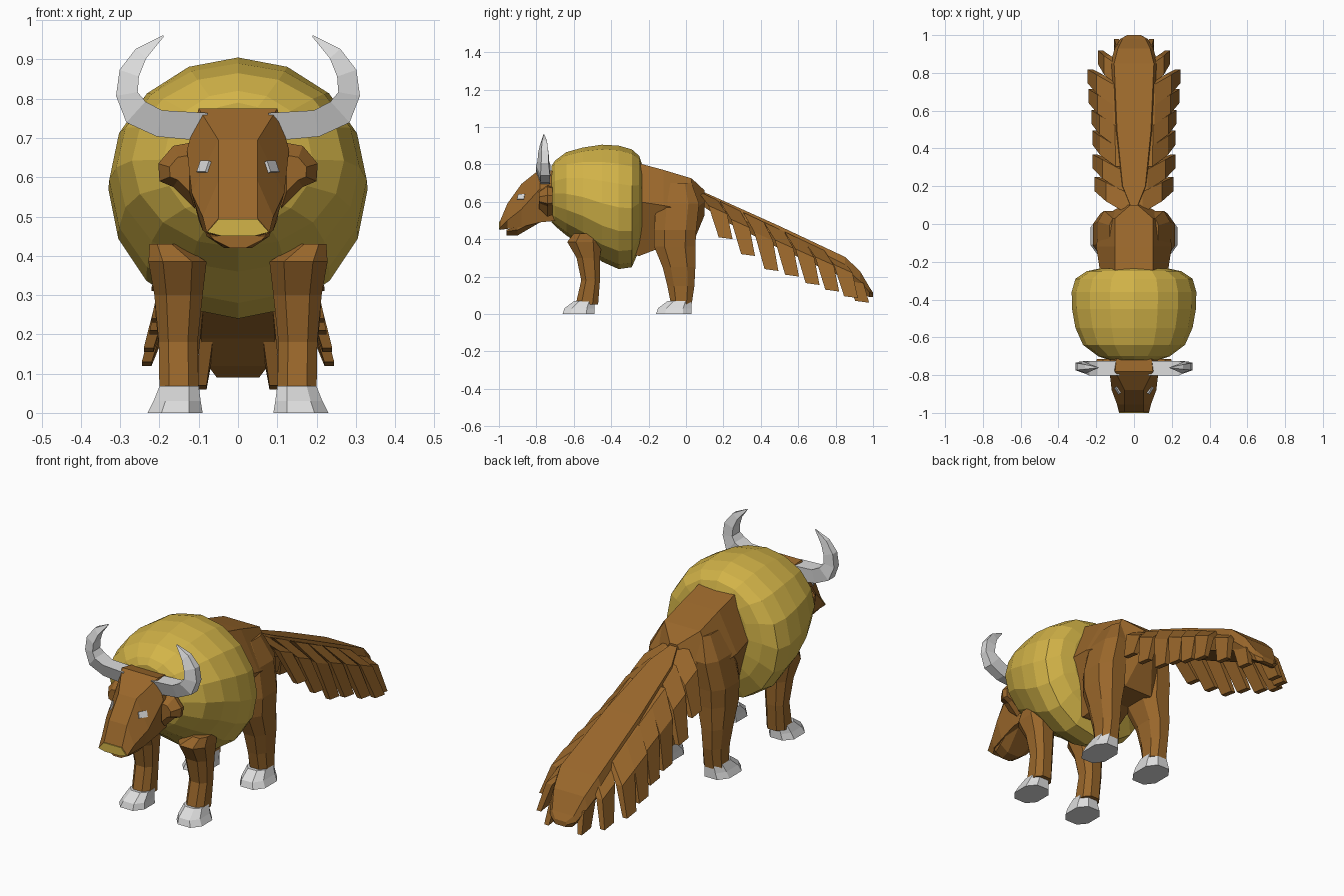
import bpy, bmesh, math
from mathutils import Vector

old = bpy.data.objects.get("Cube")
if old:
    bpy.data.objects.remove(old, do_unlink=True)


def material(name, color):
    mat = bpy.data.materials.new(name)
    mat.use_nodes = True
    mat.diffuse_color = (*color, 1)
    mat.node_tree.nodes["Principled BSDF"].inputs["Base Color"].default_value = (*color, 1)
    return mat


brown = material("brown hide", (0.32, 0.135, 0.024))
gold = material("golden fur", (0.65, 0.455, 0.065))
grey = material("pale horn", (0.72, 0.72, 0.72))


def loft(name, rings, mat, mirror=False):
    """Skin a closed solid through rings that share one point count."""
    bm = bmesh.new()
    loops = [[bm.verts.new(point) for point in ring] for ring in rings]
    count = len(loops[0])
    for near, far in zip(loops, loops[1:]):
        for i in range(count):
            j = (i + 1) % count
            bm.faces.new((near[i], near[j], far[j], far[i]))
    bm.faces.new(loops[0])
    bm.faces.new(loops[-1])
    bmesh.ops.recalc_face_normals(bm, faces=bm.faces)
    mesh = bpy.data.meshes.new(name)
    bm.to_mesh(mesh)
    bm.free()
    mesh.materials.append(mat)
    obj = bpy.data.objects.new(name, mesh)
    bpy.context.collection.objects.link(obj)
    if mirror:
        obj.modifiers.new("Mirror", "MIRROR")
    return obj


def hex_ring(y, top, middle, bottom):
    """Symmetric six-point section from three (half width, z) pairs."""
    half = [top, middle, bottom]
    return [(w, y, z) for w, z in half] + [(-w, y, z) for w, z in reversed(half)]


def oval_ring(y, width, top, bottom, sides=16):
    mid, height = (top + bottom) / 2, (top - bottom) / 2
    angles = [math.tau * i / sides for i in range(sides)]
    return [(width * math.sin(a), y, mid + height * math.cos(a)) for a in angles]


def leg_ring(z, x0, x1, y0, y1):
    """Rectangle with chamfered corners, lying flat."""
    cx, cy = (x1 - x0) / 4, (y1 - y0) / 4
    return [(x0 + cx, y0, z), (x1 - cx, y0, z), (x1, y0 + cy, z), (x1, y1 - cy, z),
            (x1 - cx, y1, z), (x0 + cx, y1, z), (x0, y1 - cy, z), (x0, y0 + cy, z)]


# Trunk and mane
loft("body", [
    hex_ring(-0.5, (0.1, 0.78), (0.2, 0.6), (0.1, 0.36)),
    hex_ring(-0.25, (0.1, 0.805), (0.18, 0.6), (0.1, 0.31)),
    hex_ring(-0.12, (0.1, 0.77), (0.2, 0.58), (0.08, 0.36)),
    hex_ring(0.03, (0.1, 0.725), (0.18, 0.55), (0.08, 0.36)),
    hex_ring(0.1, (0.02, 0.66), (0.06, 0.6), (0.03, 0.53)),
], brown)

mane_profile = [
    (-0.72, 0.13, 0.79, 0.49), (-0.7, 0.19, 0.82, 0.47), (-0.64, 0.27, 0.865, 0.42),
    (-0.55, 0.31, 0.89, 0.36), (-0.45, 0.328, 0.905, 0.28), (-0.36, 0.33, 0.9, 0.24),
    (-0.29, 0.31, 0.88, 0.25), (-0.25, 0.25, 0.845, 0.34), (-0.235, 0.18, 0.8, 0.4),
]
loft("mane", [oval_ring(*row) for row in mane_profile], gold)

# Head, jaw, nose and ears
loft("head", [
    hex_ring(-0.68, (0.09, 0.76), (0.13, 0.67), (0.09, 0.5)),
    hex_ring(-0.78, (0.1, 0.775), (0.13, 0.67), (0.1, 0.49)),
    hex_ring(-0.88, (0.05, 0.695), (0.118, 0.56), (0.09, 0.465)),
    hex_ring(-0.955, (0.05, 0.59), (0.09, 0.5), (0.075, 0.455)),
    hex_ring(-0.995, (0.05, 0.495), (0.08, 0.46), (0.045, 0.45)),
], brown)
loft("jaw", [
    hex_ring(-0.78, (0.1, 0.53), (0.1, 0.51), (0.07, 0.49)),
    hex_ring(-0.9, (0.08, 0.47), (0.08, 0.45), (0.035, 0.42)),
    hex_ring(-0.96, (0.07, 0.45), (0.06, 0.44), (0.02, 0.42)),
], brown)
nose_section = (0.049, 0.494), (0.079, 0.46), (0.044, 0.451)
loft("nose", [hex_ring(y, *nose_section) for y in (-0.994, -1.0)], gold)
ear_outline = [(0.11, 0.69), (0.165, 0.68), (0.203, 0.635), (0.2, 0.59), (0.165, 0.575), (0.11, 0.52)]
loft("ears", [
    [(0.14 + (x - 0.14) * size, y, 0.615 + (z - 0.615) * size) for x, z in ear_outline]
    for y, size in ((-0.785, 0.55), (-0.74, 1), (-0.715, 0.9))], brown, True)

# Eyes: thin plates lying on the slanted cheeks
normal = Vector((0.023, -0.0146, 0.0105)).normalized()
along = normal.cross(Vector((0, 0, 1))).normalized()
up = along.cross(normal)
center = Vector((0.085, -0.88, 0.626))
corners = [along * (0.021 * a) + up * (0.015 * b) for a, b in ((-1, -1), (1, -1), (1, 1), (-1, 1))]
loft("eyes", [[center + normal * d + c for c in corners] for d in (-0.002, 0.006)], grey, True)

# Horns: four-sided taper swept along a curl, its front leaning under
path = [(0.08, 0.728, 0.036), (0.2, 0.737, 0.034), (0.26, 0.766, 0.036), (0.283, 0.812, 0.028),
        (0.277, 0.865, 0.026), (0.247, 0.915, 0.018), (0.19, 0.96, 0.002)]
horn_section = [(-1, -0.5), (1, -1.2), (1, 1), (-1, 0.9)]
horn_rings = []
for i, (x, z, radius) in enumerate(path):
    before, after = path[max(i - 1, 0)], path[min(i + 1, len(path) - 1)]
    side = Vector((before[1] - after[1], 0, after[0] - before[0])).normalized()
    middle = Vector((x, -0.76, z))
    horn_rings.append([middle + side * (radius * a) + Vector((0, radius * b, 0)) for a, b in horn_section])
loft("horns", horn_rings, grey, True)

# Legs and hooves
loft("front_legs", [
    leg_ring(0.43, 0.15, 0.225, -0.6, -0.46),
    leg_ring(0.385, 0.08, 0.228, -0.635, -0.45),
    leg_ring(0.3, 0.09, 0.213, -0.585, -0.46),
    leg_ring(0.18, 0.103, 0.202, -0.56, -0.46),
    leg_ring(0.05, 0.1, 0.2, -0.59, -0.47),
], brown, True)
loft("hind_legs", [
    leg_ring(0.7, 0.06, 0.13, -0.12, 0.03),
    leg_ring(0.59, 0.06, 0.19, -0.16, 0.07),
    leg_ring(0.45, 0.06, 0.218, -0.17, 0.055),
    leg_ring(0.36, 0.06, 0.215, -0.17, 0.05),
    leg_ring(0.25, 0.09, 0.21, -0.125, 0.05),
    leg_ring(0.15, 0.1, 0.2, -0.1, 0.045),
    leg_ring(0.05, 0.1, 0.2, -0.08, 0.03),
], brown, True)
for name, toe, heel in (("front_hooves", -0.66, -0.49), ("hind_hooves", -0.16, 0.03)):
    loft(name, [
        leg_ring(0.068, 0.1, 0.2, toe + 0.06, heel),
        leg_ring(0.03, 0.095, 0.215, toe + 0.01, heel),
        leg_ring(0, 0.09, 0.23, toe, heel),
    ], grey, True)

# Tail core
tail_profile = [
    (0.04, 0.03, 0.7, 0.58), (0.1, 0.02, 0.65, 0.57), (0.2, 0.06, 0.605, 0.5), (0.5, 0.09, 0.47, 0.35),
    (0.85, 0.105, 0.305, 0.19), (0.93, 0.085, 0.23, 0.12), (0.98, 0.06, 0.145, 0.09), (1.0, 0.03, 0.115, 0.09),
]
loft("tail_core", [
    hex_ring(y, (w, top), (w * 1.2, (top + low) / 2), (w * 0.9, low))
    for y, w, top, low in tail_profile], brown)


def blade_ring(x, y, z, width, thick, slope):
    """Upright slat section running back from y and falling by slope."""
    return [(x - thick, y, z), (x, y, z), (x, y + width, z - slope), (x - thick, y + width, z - slope)]


# Tail blades: tapered slats sweeping down, out and back to (y, reach, z)
blade_tips = [
    (0.21, 0.21, 0.4), (0.33, 0.22, 0.31), (0.455, 0.22, 0.23), (0.565, 0.225, 0.2),
    (0.675, 0.24, 0.155), (0.78, 0.245, 0.12), (0.88, 0.19, 0.085), (0.94, 0.105, 0.06),
]
for number, (y, reach, low) in enumerate(blade_tips, 1):
    root_y = y - 0.15
    root_z = 0.645 - 0.47 * (root_y - 0.09) - 0.06 * (number == len(blade_tips))
    inner = min(reach * 0.45, y * 0.22)
    loft(f"tail_blade_{number}", [
        blade_ring(inner, root_y, root_z, 0.11, 0.03, 0.052),
        blade_ring((inner + reach) / 2 + 0.02, y - 0.09, (root_z + low) / 2 + 0.05, 0.1, 0.035, 0.045),
        blade_ring(reach, y - 0.035, low + 0.01, 0.074, 0.025, 0.01),
    ], brown, True)
